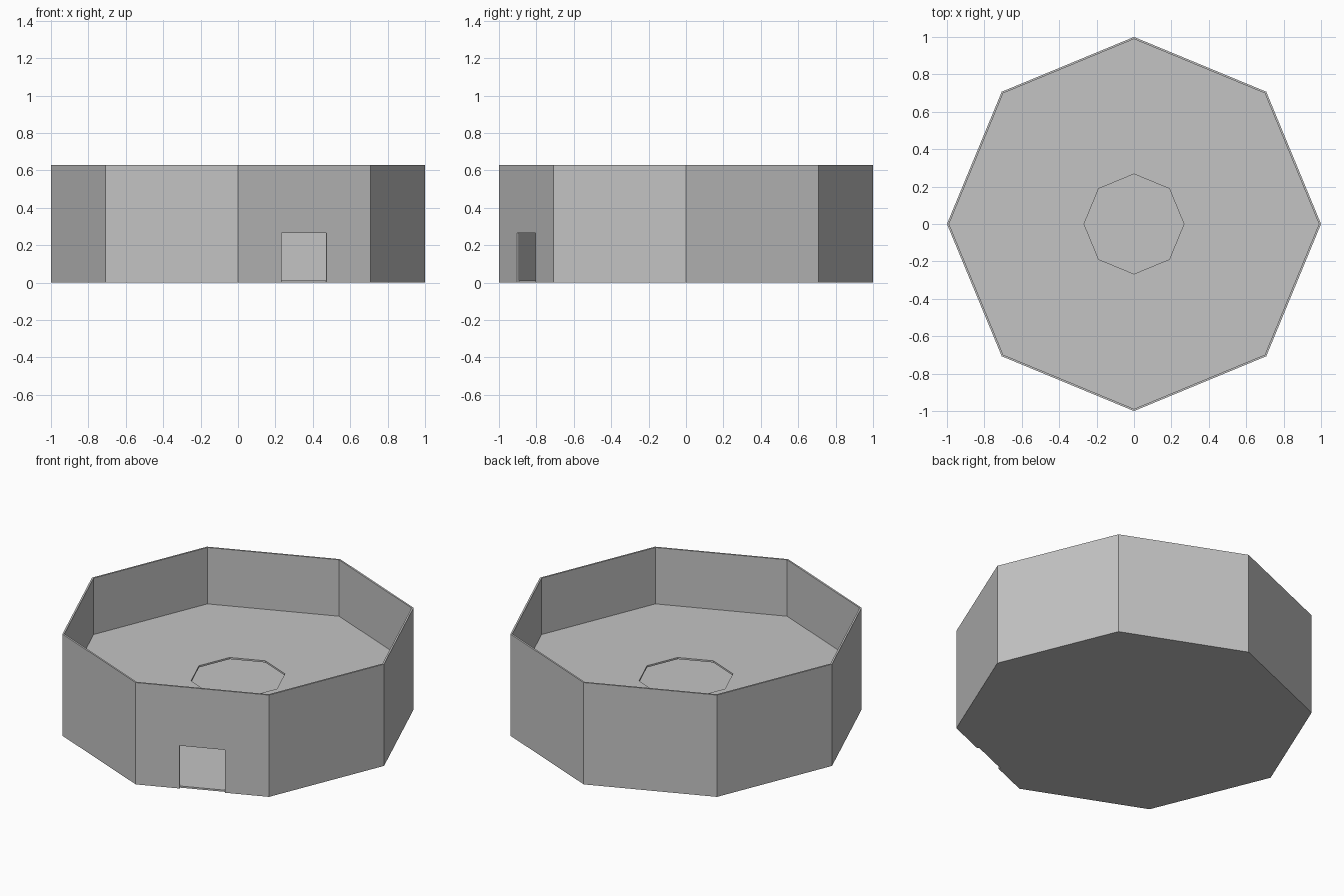
import bpy
import math
from mathutils import Matrix

default_cube = bpy.data.objects.get("Cube")
if default_cube:
    bpy.data.objects.remove(default_cube, do_unlink=True)

SIDES = 8
HEIGHT = 0.63
THICK = 0.0105          # walls and slabs
ROOF_TOP = 0.281
INNER = 1 - THICK / math.cos(math.pi / SIDES)
HATCH_RADIUS = 0.267
DOOR_WIDTH, DOOR_HEIGHT = 0.26, 0.265

stone = bpy.data.materials.new("light grey")
stone.use_nodes = True
grey = (0.55, 0.55, 0.55, 1)
stone.diffuse_color = grey
stone.node_tree.nodes["Principled BSDF"].inputs["Base Color"].default_value = grey


def octagon(name, radius, bottom, top):
    """Upright octagonal prism with corners on the x and y axes."""
    bpy.ops.mesh.primitive_cylinder_add(
        vertices=SIDES, radius=radius, depth=top - bottom,
        location=(0, 0, (bottom + top) / 2))
    obj = bpy.context.object
    obj.name = name
    obj.data.materials.append(stone)
    return obj


def cut(target, cutter):
    """Subtract the cutter from the target, then discard the cutter."""
    cutter.hide_render = True
    mod = target.modifiers.new("cut", 'BOOLEAN')
    mod.operation = 'DIFFERENCE'
    mod.solver = 'EXACT'
    mod.object = cutter
    bpy.context.view_layer.objects.active = target
    bpy.ops.object.modifier_apply(modifier=mod.name)
    bpy.data.objects.remove(cutter, do_unlink=True)


# Solid octagonal body
building = octagon("octagonal_building", 1, 0, HEIGHT)

# Open space above the roof, inside the parapet
cut(building, octagon("parapet_space", INNER, ROOF_TOP, HEIGHT + 0.2))

# Hollow room between floor and roof slabs
cut(building, octagon("room_space", INNER, THICK, ROOF_TOP - THICK))

# Hatch through the middle of the roof
cut(building, octagon("hatch_hole", HATCH_RADIUS, ROOF_TOP / 2, ROOF_TOP + 0.1))

# Doorway through the wall left of the front corner
apothem = math.cos(math.pi / SIDES)
inside, outside = apothem - THICK - 0.001, apothem + 0.1
bpy.ops.mesh.primitive_cube_add(size=1)
door = bpy.context.object
door.name = "doorway_cutter"
bottom = -0.1
door.data.transform(
    Matrix.Rotation(-math.pi / 2 + math.pi / SIDES, 4, 'Z')
    @ Matrix.Translation(((inside + outside) / 2, 0, (bottom + DOOR_HEIGHT) / 2))
    @ Matrix.Diagonal((outside - inside, DOOR_WIDTH, DOOR_HEIGHT - bottom, 1)))
door.data.materials.append(stone)
cut(building, door)
